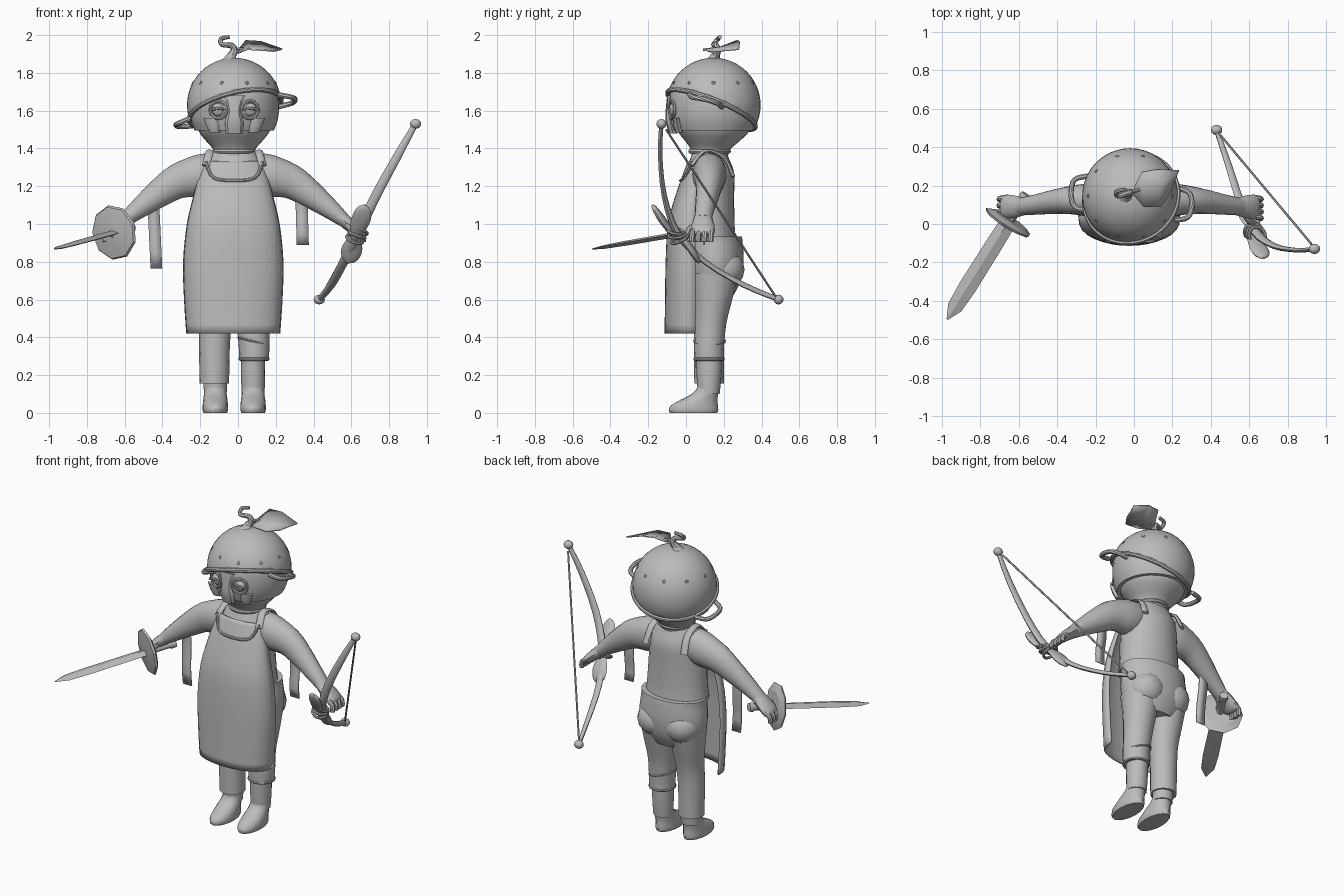
import bpy, bmesh, math
from mathutils import Vector

CX, CY = -0.02, 0.145          # body axis and head centre
grey = bpy.data.materials.new("plain grey")
grey.diffuse_color = (0.5, 0.5, 0.5, 1)


def finish(ob, name, angle=40):
    ob.name = ob.data.name = name
    ob.data.materials.clear()
    ob.data.materials.append(grey)
    ob.data.shade_smooth()
    ob.data.set_sharp_from_angle(angle=math.radians(angle))
    return ob


def from_bm(bm, name, angle=40):
    bmesh.ops.recalc_face_normals(bm, faces=bm.faces)
    me = bpy.data.meshes.new(name)
    bm.to_mesh(me)
    bm.free()
    ob = bpy.data.objects.new(name, me)
    bpy.context.collection.objects.link(ob)
    return finish(ob, name, angle)


def smooth_path(s, steps):
    """Catmull-Rom through sections of equal length tuples."""
    out = []
    for i in range(len(s) - 1):
        a, b, c, d = s[max(i - 1, 0)], s[i], s[i + 1], s[min(i + 2, len(s) - 1)]
        for k in range(steps):
            t = k / steps
            out.append([0.5 * (2*q + (r-p)*t + (2*p-5*q+4*r-u)*t*t + (3*q-p-3*r+u)*t**3)
                        for p, q, r, u in zip(a, b, c, d)])
    return out + [list(s[-1])]


def loft(name, sections, n=16, steps=3, flat=False, ref=(0, 1, 0), angle=40):
    """Sections are (x, y, z, radius_a, radius_b); flat keeps every ring level."""
    s = smooth_path(sections, steps) if steps > 1 else sections
    bm, rings = bmesh.new(), []
    for i, (x, y, z, ra, rb) in enumerate(s):
        p = Vector((x, y, z))
        if flat:
            u, v = Vector((1, 0, 0)), Vector((0, 1, 0))
        else:
            t = Vector(s[min(i + 1, len(s) - 1)][:3]) - Vector(s[max(i - 1, 0)][:3])
            u = t.cross(Vector(ref)).normalized()
            v = u.cross(t).normalized()
        ra, rb = max(ra, 0.002), max(rb, 0.002)
        rings.append([bm.verts.new(p + u * ra * math.cos(2*math.pi*k/n)
                                   + v * rb * math.sin(2*math.pi*k/n)) for k in range(n)])
    for a, b in zip(rings, rings[1:]):
        for k in range(n):
            bm.faces.new((a[k], a[(k+1) % n], b[(k+1) % n], b[k]))
    bm.faces.new(rings[0])
    bm.faces.new(rings[-1])
    return from_bm(bm, name, angle)


def tube(name, pts, r, n=8, steps=4):
    return loft(name, [(*p, r, r) for p in pts], n, steps, ref=(0.1, 1, 0.2))


def ball(name, loc, size, seg=16):
    bm = bmesh.new()
    bmesh.ops.create_uvsphere(bm, u_segments=seg, v_segments=seg // 2, radius=1)
    for v in bm.verts:
        v.co = Vector(loc) + Vector([a * b for a, b in zip(v.co, size)])
    return from_bm(bm, name, 60)


def ring(name, loc, normal, R, r, seg=32):
    rot = Vector(normal).to_track_quat('Z', 'Y').to_euler()
    bpy.ops.mesh.primitive_torus_add(location=loc, rotation=rot, major_radius=R,
                                     minor_radius=r, major_segments=seg, minor_segments=8)
    return finish(bpy.context.object, name)


def sheet(name, rows, thick):
    """Grid of points, thickened into cloth."""
    bm = bmesh.new()
    g = [[bm.verts.new(p) for p in row] for row in rows]
    for a, b in zip(g, g[1:]):
        for k in range(len(a) - 1):
            bm.faces.new((a[k], a[k+1], b[k+1], b[k]))
    ob = from_bm(bm, name, 45)
    m = ob.modifiers.new("thickness", 'SOLIDIFY')
    m.thickness, m.offset = thick, 0
    return ob


# torso and trousers
loft("shirt", [(CX, .115, .915, .205, .15), (CX, .115, 1.0, .195, .142), (CX, .11, 1.15, .185, .145),
               (CX, .12, 1.27, .17, .135), (CX, .125, 1.34, .145, .105), (CX, .125, 1.39, .11, .085)],
     24, flat=True)
ring("collar", (CX, .125, 1.385), (0, 0, 1), .10, .013)
loft("trouser_seat", [(CX, .15, .935, .215, .145), (CX, .15, .9, .215, .15), (CX, .155, .8, .225, .15),
                      (CX, .155, .7, .205, .135), (CX, .15, .62, .15, .1)], 24, flat=True)
for s in (-1, 1):
    ball("buttock", (CX + s*.095, .195, .76), (.115, .115, .11))

# legs and boots, one trouser leg shorter
for s, hem in ((-1, .155), (1, .28)):
    x = CX + s * .1
    loft("trouser_leg", [(x, .155, .74, .115, .125), (x, .145, .6, .1, .1), (x, .13, .48, .088, .085),
                         (x + s*.005, .122, .36, .082, .08), (x + s*.005, .122, hem, .078, .078)], flat=True)
    loft("shin", [(x, .122, .34, .062, .072), (x, .122, .2, .064, .066), (x, .12, .1, .06, .058)], flat=True)
    loft("boot", [(x, .04, 0, .062, .125), (x, .04, .015, .067, .131), (x, .045, .04, .067, .124),
                  (x, .07, .07, .064, .097), (x, .1, .1, .06, .07), (x, .118, .135, .058, .058),
                  (x, .12, .175, .06, .06)], flat=True, steps=2)
ring("rolled_cuff", (CX + .105, .122, .285), (0, 0, 1), .074, .009)
ring("knee_patch_seam", (CX + .1, .125, .38), (.25, 0, 1), .081, .006)

# apron wrapped round the front
rows = []
for z, hw, yf, ye in smooth_path([(1.33, .155, .015, .1), (1.25, .18, -.015, .08), (1.15, .205, -.05, .06),
                                  (1.0, .24, -.09, .05), (.8, .26, -.102, .05), (.6, .255, -.105, .05),
                                  (.42, .243, -.108, .05)], 3):
    row = []
    for k in range(17):
        a = math.pi * (k / 16 - .5)
        row.append((CX - .005 + hw * math.sin(a), ye - (ye - yf) * max(math.cos(a), 0)**.7, z))
    rows.append(row)
sheet("apron", rows, .012)
tube("apron_neckline", [(CX-.15, .035, 1.33), (CX-.11, -.01, 1.245), (CX, -.028, 1.23),
                        (CX+.11, -.01, 1.245), (CX+.15, .035, 1.33)], .009)
for s in (-1, 1):
    loft("apron_strap", [(CX+s*.15, .03, 1.31, .022, .01), (CX+s*.13, .1, 1.385, .022, .01),
                         (CX+s*.13, .2, 1.35, .022, .01), (CX+s*.14, .25, 1.25, .022, .01)], 8,
         ref=(0, 0, 1))

# arms and hands
for s in (-1, 1):
    X = lambda v: CX + s * (v - CX)
    loft("arm", [(X(.1), .125, 1.28, .1, .085), (X(.17), .125, 1.255, .11, .09),
                 (X(.28), .125, 1.225, .092, .075), (X(.38), .115, 1.16, .074, .063),
                 (X(.48), .1, 1.085, .054, .052), (X(.56), .09, 1.02, .037, .045)])
    loft("palm", [(X(.53), .09, 1.045, .036, .044), (X(.59), .09, .995, .034, .06),
                  (X(.635), .09, .955, .026, .062), (X(.65), .09, .942, .012, .05)], 12)
    for i in range(4):
        y = .04 + .033 * i
        tube("finger", [(X(.615), y, .97), (X(.655), y - .006, .945), (X(.662), y - .01, .905)], .015)
    tube("thumb", [(X(.57), .06, 1.0), (X(.6), .015, .97), (X(.63), .0, .93)], .016)

# hanging strips under the arms
for name, x, z0, z1, w, lean in (("left_strip", -.45, 1.15, .765, .031, .018),
                                 ("right_strip", .335, 1.17, .89, .032, .008)):
    sheet(name, [[(x + lean*t + d*w, .1 + .008*math.sin(6*t), z0 + (z1 - z0)*t) for d in (-1, 1)]
                 for t in (0, .2, .4, .6, .8, 1)], .008)

# head below the helmet
loft("jaw", [(CX, .125, 1.35, .105, .095), (CX, .13, 1.395, .112, .105), (CX, .14, 1.44, .15, .145),
             (CX, CY, 1.48, .182, .182), (CX, CY, 1.52, .2, .2)], 24, flat=True)
loft("head", [(CX, CY, 1.495, .21, .212), (CX, CY, 1.55, .23, .23), (CX, CY, 1.62, .238, .236),
              (CX, CY, 1.7, .228, .228), (CX, CY, 1.76, .19, .19)], 32, flat=True)

# tilted bowl helmet with rolled rim and carry handles
N = Vector((-.24, .4, 1)).normalized()
C = Vector((CX, CY, 1.63))
bm = bmesh.new()
bmesh.ops.create_uvsphere(bm, u_segments=40, v_segments=24, radius=.25)
bmesh.ops.translate(bm, vec=C, verts=bm.verts)
bmesh.ops.bisect_plane(bm, geom=bm.verts[:] + bm.edges[:] + bm.faces[:], plane_co=C - N*.027,
                       plane_no=N, clear_inner=True)
helmet = from_bm(bm, "helmet")
helmet.modifiers.new("thickness", 'SOLIDIFY').thickness = .01
ring("helmet_rim", C - N*.027, N, .25, .013, 48)
tube("left_handle", [(-.25, .07, 1.56), (-.31, .09, 1.535), (-.328, .16, 1.525), (-.31, .23, 1.515),
                     (-.24, .25, 1.52)], .014)
tube("right_handle", [(.21, .02, 1.685), (.28, .035, 1.672), (.302, .1, 1.66), (.285, .165, 1.64),
                      (.21, .19, 1.62)], .014)
# drain holes round the bowl
for k in range(10):
    a = 2 * math.pi * k / 10
    d = Vector((math.cos(a) * .88, math.sin(a) * .88, .475))
    ring("drain_hole", C + d * .249, d, .008, .003, 8)

# face mask: eye rings, lidded eyes, nose guard, cheek plates
for s in (-1, 1):
    x = CX + s * .083
    nrm = (s * .3, -1, 0)
    ring("eye_ring", (x, -.074, 1.605), nrm, .046, .009, 20)
    ball("eye", (x, -.066, 1.605), (.036, .024, .036))
    tube("eyelid", [(x - .04, -.08 + s*.008, 1.605), (x, -.092, 1.612), (x + .04, -.08 - s*.008, 1.605)], .008)
    loft("cheek_plate", [(x + s*.03, -.05, 1.56, .05, .02), (x + s*.025, -.045, 1.52, .04, .022),
                         (x + s*.02, -.035, 1.485, .028, .02)], 8, 1, flat=True)
loft("nose_guard", [(CX, -.085, 1.68, .06, .015), (CX, -.088, 1.6, .034, .02), (CX, -.085, 1.54, .05, .022),
                    (CX, -.068, 1.48, .045, .022)], 8, 2, flat=True, angle=25)

# stem and leaf
loft("stem", [(-.04, .15, 1.86, .05, .05), (-.035, .155, 1.89, .025, .025), (-.02, .165, 1.915, .02, .02),
              (-.035, .16, 1.945, .016, .016), (-.085, .145, 1.95, .013, .013),
              (-.09, .17, 1.98, .012, .012), (-.045, .18, 1.99, .01, .01)], 8)
tube("leaf_stalk", [(-.02, .165, 1.9), (.0, .17, 1.925), (.03, .18, 1.925)], .009)
sheet("leaf", [[(.0, .15, 1.905), (.0, .17, 1.915), (.005, .2, 1.925)],
               [(.05, .09, 1.925), (.06, .18, 1.935), (.04, .27, 1.97)],
               [(.14, .09, 1.92), (.13, .19, 1.935), (.12, .285, 1.965)],
               [(.19, .16, 1.915), (.21, .22, 1.92), (.235, .28, 1.925)]], .008)

# sword: blade, faceted guard, handle
D = Vector((-.32, -.51, -.088)).normalized()
G = Vector((-.655, .01, .955))
blade = [(0, .042, .014), (.12, .045, .014), (.4, .047, .013), (.53, .04, .01), (.605, .004, .003)]
loft("sword_blade", [(*(G + D*t), a, b) for t, a, b in blade], 4, 1, ref=(0, 0, 1), angle=20)
loft("sword_guard", [(*(G + D*t), a, b) for t, a, b in ((-.018, .1, .1), (.0, .138, .148), (.012, .13, .14),
                                                      (.025, .06, .06))], 9, 1, ref=(0, 0, 1), angle=20)
loft("sword_handle", [(*(G - D*t), r, r) for t, r in ((0, .022), (.13, .02), (.15, .028), (.175, .026))],
     10, 1, ref=(0, 0, 1))

# bow, string, tip knobs
tips = ((.94, -.13, 1.53), (.43, .49, .6))
loft("bow", [(*tips[0], .014, .012), (.85, -.137, 1.37, .022, .012), (.73, -.115, 1.15, .026, .014),
             (.635, -.045, .95, .026, .018), (.56, .1, .8, .024, .013), (.495, .3, .68, .021, .012),
             (*tips[1], .014, .012)], 10)
tube("bow_string", [(.925, -.105, 1.5), (.44, .475, .615)], .006, 6, 1)
for p in tips:
    ball("bow_tip", p, (.03, .027, .026), 12)

# two spoons lashed to the grip
loft("upper_spoon", [(.615, -.045, .92, .018, .012), (.632, -.09, .975, .042, .016),
                     (.655, -.135, 1.035, .05, .018), (.668, -.165, 1.08, .036, .014),
                     (.675, -.178, 1.1, .006, .006)], 12)
loft("lower_spoon", [(.63, -.04, .94, .018, .012), (.615, -.0, .9, .045, .016), (.6, .035, .855, .055, .018),
                     (.585, .06, .815, .04, .014), (.575, .07, .795, .006, .006)], 12)
for k in range(3):
    ring("lashing", (.618 + .012*k, -.035 - .012*k, .92 + .022*k), (.3, -.4 + .3*k, .8), .045, .009, 16)
